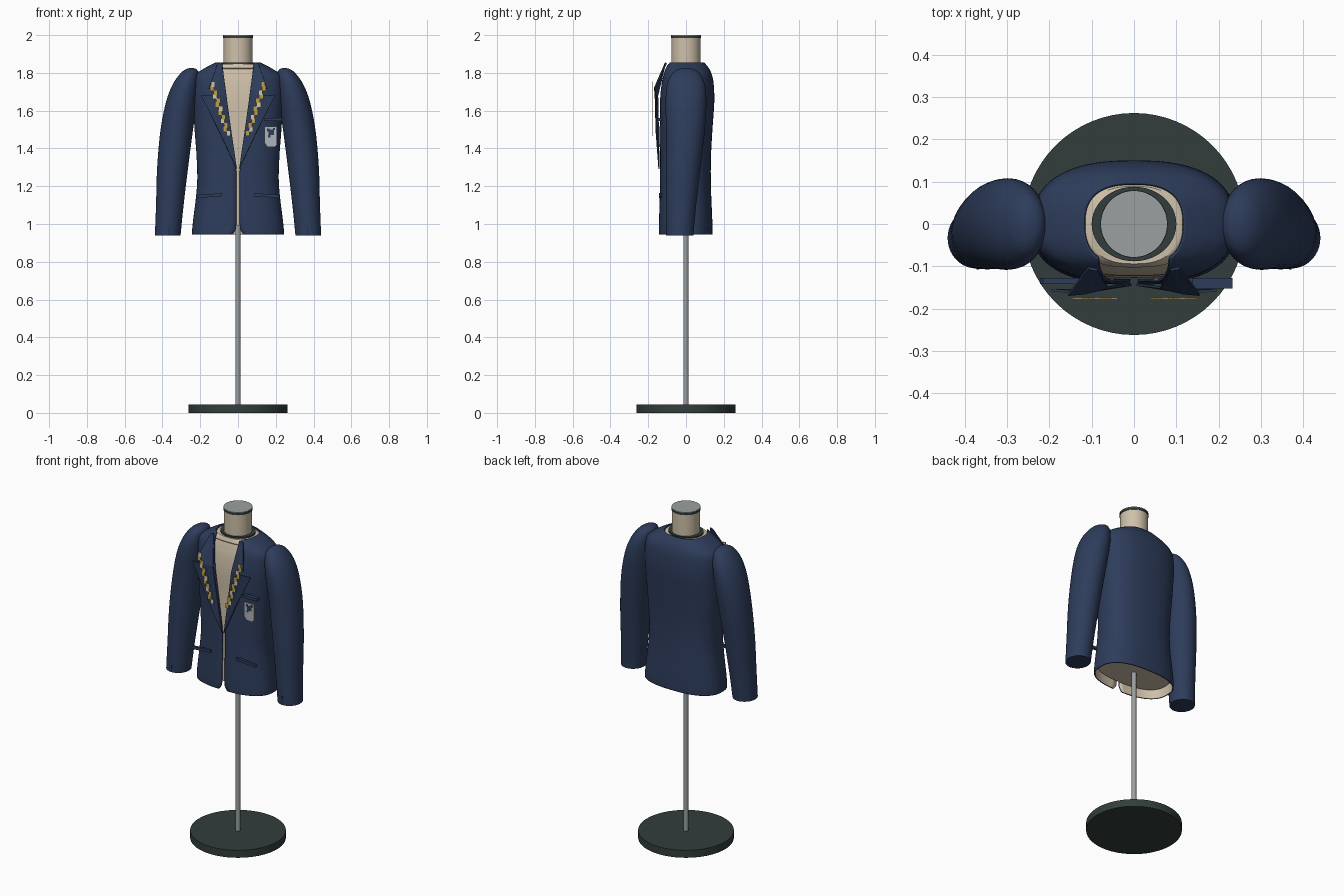
import bpy, bmesh, math
from mathutils import Vector

if "Cube" in bpy.data.objects:
    bpy.data.objects.remove(bpy.data.objects["Cube"])


def mat(name, r, g, b):
    m = bpy.data.materials.new(name)
    m.diffuse_color = (r, g, b, 1)
    m.use_nodes = True
    m.node_tree.nodes["Principled BSDF"].inputs["Base Color"].default_value = m.diffuse_color
    return m


NAVY = mat("navy cloth", .027, .046, .105)
DARK = mat("dark navy", .012, .018, .04)
BEIGE = mat("beige linen", .62, .53, .40)
GREEN = mat("dark green base", .032, .048, .045)
STEEL = mat("steel", .33, .35, .35)
GOLD = mat("gold braid", .50, .34, .08)
IVORY = mat("ivory braid", .62, .57, .46)
SILVER = mat("silver patch", .42, .45, .50)


def make(name, verts, faces, mats, smooth=True):
    me = bpy.data.meshes.new(name)
    me.from_pydata(verts, [], faces)
    for m in mats:
        me.materials.append(m)
    ob = bpy.data.objects.new(name, me)
    bpy.context.collection.objects.link(ob)
    bm = bmesh.new()
    bm.from_mesh(me)
    bmesh.ops.recalc_face_normals(bm, faces=bm.faces)
    bm.to_mesh(me)
    bm.free()
    if smooth:
        bpy.ops.object.select_all(action='DESELECT')
        ob.select_set(True)
        bpy.context.view_layer.objects.active = ob
        bpy.ops.object.shade_smooth_by_angle(angle=math.radians(40))
    return ob


def refine(rows, n=4):
    """Catmull-Rom interpolation of section rows."""
    out = []
    for i in range(len(rows) - 1):
        p = [rows[max(i - 1, 0)], rows[i], rows[i + 1], rows[min(i + 2, len(rows) - 1)]]
        for k in range(n):
            t = k / n
            out.append([.5 * (2 * b + (c - a) * t + (2 * a - 5 * b + 4 * c - d) * t * t
                              + (3 * b - a - 3 * c + d) * t ** 3) for a, b, c, d in zip(*p)])
    return out + [rows[-1]]


def loft(name, rings, mats, closed=True):
    n = len(rings[0])
    verts = [v for r in rings for v in r]
    faces = [(i * n + j, i * n + (j + 1) % n, (i + 1) * n + (j + 1) % n, (i + 1) * n + j)
             for i in range(len(rings) - 1) for j in range(n if closed else n - 1)]
    if closed:
        faces += [tuple(range(n)), tuple(range((len(rings) - 1) * n, len(rings) * n))]
    return make(name, verts, faces, mats)


def disc(name, rx, ry, z0, z1, m, n=48):
    ring = lambda z: [(rx * math.cos(2 * math.pi * k / n), ry * math.sin(2 * math.pi * k / n), z)
                      for k in range(n)]
    return loft(name, [ring(z0), ring(z1)], [m])


def plate(name, pts, y0, y1, m):
    """Outline in x, z extruded between two depths."""
    n = len(pts)
    verts = [(x, y, z) for y in (y0, y1) for x, z in pts]
    faces = [tuple(range(n)), tuple(range(n, 2 * n))]
    faces += [(k, (k + 1) % n, n + (k + 1) % n, n + k) for k in range(n)]
    return make(name, verts, faces, [m], False)


def spow(v, e):
    return math.copysign(abs(v) ** e, v)


def body_point(a, rx, yf, yb, z):
    c = math.cos(a)
    return (rx * spow(math.sin(a), .8), -spow(c, .8) * (yf if c > 0 else yb), z)


# Stand
disc("base", .262, .262, 0, .045, GREEN, 64)
disc("pole", .013, .013, .045, 1.02, STEEL, 20)

# Body sections: z, half width, front depth, back depth
BODY = refine([(.945, .243, .143, .14), (1.0, .240, .143, .14), (1.2, .217, .138, .132),
               (1.35, .219, .137, .132), (1.5, .230, .137, .14), (1.65, .238, .139, .15),
               (1.745, .238, .131, .146), (1.79, .226, .122, .137), (1.82, .185, .115, .124),
               (1.842, .145, .108, .108), (1.855, .118, .103, .098)])

# Dress form inside the jacket
N = 64
rings = []
for z, rx, yf, yb in BODY:
    if z >= .99:
        d = .016 if z < 1.83 else .009
        rings.append([body_point(2 * math.pi * k / N, rx - d, yf - d, yb - d, z - .007)
                      for k in range(N)])
loft("dress_form", rings, [BEIGE])
disc("neck_ring", .1, .088, 1.845, 1.856, GREEN)
disc("neck", .077, .077, 1.84, 1.986, BEIGE)
disc("neck_cap_rim", .08, .08, 1.984, 1.996, GREEN)
disc("neck_cap", .079, .079, 1.995, 2.0, STEEL)


# Jacket shell with the open front
def opening(z):
    if z < 1.0:
        return .009 + .022 * ((1.0 - z) / .055) ** 3
    return .009 + max(0, z - 1.29) * .135


rings = []
for z, rx, yf, yb in BODY:
    a0 = math.asin((opening(z) / rx) ** 1.25)
    rings.append([body_point(a0 + (2 * math.pi - 2 * a0) * k / 72, rx, yf, yb, z)
                  for k in range(73)])
jacket = loft("jacket", rings, [NAVY, BEIGE], False)
bm = bmesh.new()
bm.from_mesh(jacket.data)
if sum(f.normal.dot(Vector((f.calc_center_median().x, f.calc_center_median().y, 0)))
       for f in bm.faces) < 0:
    bmesh.ops.reverse_faces(bm, faces=bm.faces)
bm.to_mesh(jacket.data)
bm.free()
sol = jacket.modifiers.new("lining", 'SOLIDIFY')
sol.thickness = .007
sol.offset = -1
sol.material_offset = 1

# Sleeve sections: z, centre x, half width, centre y, half depth
SLEEVE = refine([(.94, .372, .068, -.033, .072), (1.1, .361, .073, -.026, .08),
                 (1.3, .346, .082, -.015, .092), (1.5, .324, .086, -.003, .103),
                 (1.65, .298, .082, 0, .108), (1.74, .276, .069, 0, .1),
                 (1.795, .257, .05, 0, .075), (1.818, .249, .03, 0, .045),
                 (1.826, .247, .008, 0, .01)])
LAPEL = [(.086, -.108, 1.855), (.108, -.104, 1.85), (.155, -.167, 1.72), (.115, -.163, 1.685),
         (.062, -.150, 1.68), (.195, -.156, 1.68), (.1, -.158, 1.49), (.034, -.146, 1.48),
         (.006, -.143, 1.29)]

for s, side in ((-1, "right"), (1, "left")):
    loft(side + "_sleeve",
         [[(s * (cx + rx * math.cos(2 * math.pi * k / 40)),
            cy + ry * math.sin(2 * math.pi * k / 40), z) for k in range(40)]
          for z, cx, rx, cy, ry in SLEEVE], [NAVY])
    # Cuff slit
    plate(side + "_cuff_slit", [(s * .366, .941), (s * .372, .941), (s * .370, .995)],
          -.107, -.098, DARK)
    # Collar and lapel
    lap = make(side + "_lapel", [(s * x, y, z) for x, y, z in LAPEL],
               [(0, 1, 2, 3), (0, 3, 4), (4, 3, 6, 7), (3, 5, 6), (7, 6, 8)], [NAVY], False)
    m = lap.modifiers.new("thickness", 'SOLIDIFY')
    m.thickness = .006
    m.offset = 0
    # Braid of staggered squares on the lapel
    verts, faces = [], []
    count = 13
    for i in range(count):
        t = i / (count - 1)
        x = s * (.138 - .082 * t + (.006 if i % 2 else -.006))
        z = 1.74 - .26 * t
        b = len(verts)
        verts += [(x + dx, y, z + dz) for y in (-.174, -.177)
                  for dx, dz in ((-.011, -.014), (.011, -.014), (.011, .014), (-.011, .014))]
        faces += [[b + q for q in f] for f in ((0, 1, 2, 3), (4, 5, 6, 7), (0, 1, 5, 4),
                                               (1, 2, 6, 5), (2, 3, 7, 6), (3, 0, 4, 7))]
    braid = make(side + "_braid", verts, faces, [GOLD, IVORY], False)
    for p in braid.data.polygons:
        p.material_index = 1 if (p.index // 6) % 3 == (0 if s < 0 else 2) else 0
    # Hip pocket welt
    plate(side + "_hip_pocket", [(s * .085, 1.147), (s * .215, 1.138), (s * .222, 1.146),
                                 (s * .215, 1.154), (s * .085, 1.163)], -.142, -.128, NAVY)

# Breast pocket welt and badge
plate("breast_pocket", [(.138, 1.545), (.232, 1.545), (.232, 1.562), (.138, 1.562)],
      -.152, -.128, NAVY)
plate("badge", [(.14, 1.515), (.206, 1.515), (.206, 1.42), (.195, 1.408), (.155, 1.408),
                (.14, 1.43)], -.142, -.134, SILVER)
for i, (x, z, w) in enumerate(((.176, 1.485, .014), (.160, 1.498, .007), (.190, 1.503, .006),
                               (.165, 1.465, .006))):
    plate("badge_mark_%d" % i, [(x - w, z - w), (x + w, z - w), (x + w, z + w), (x - w, z + w)],
          -.144, -.141, NAVY)
